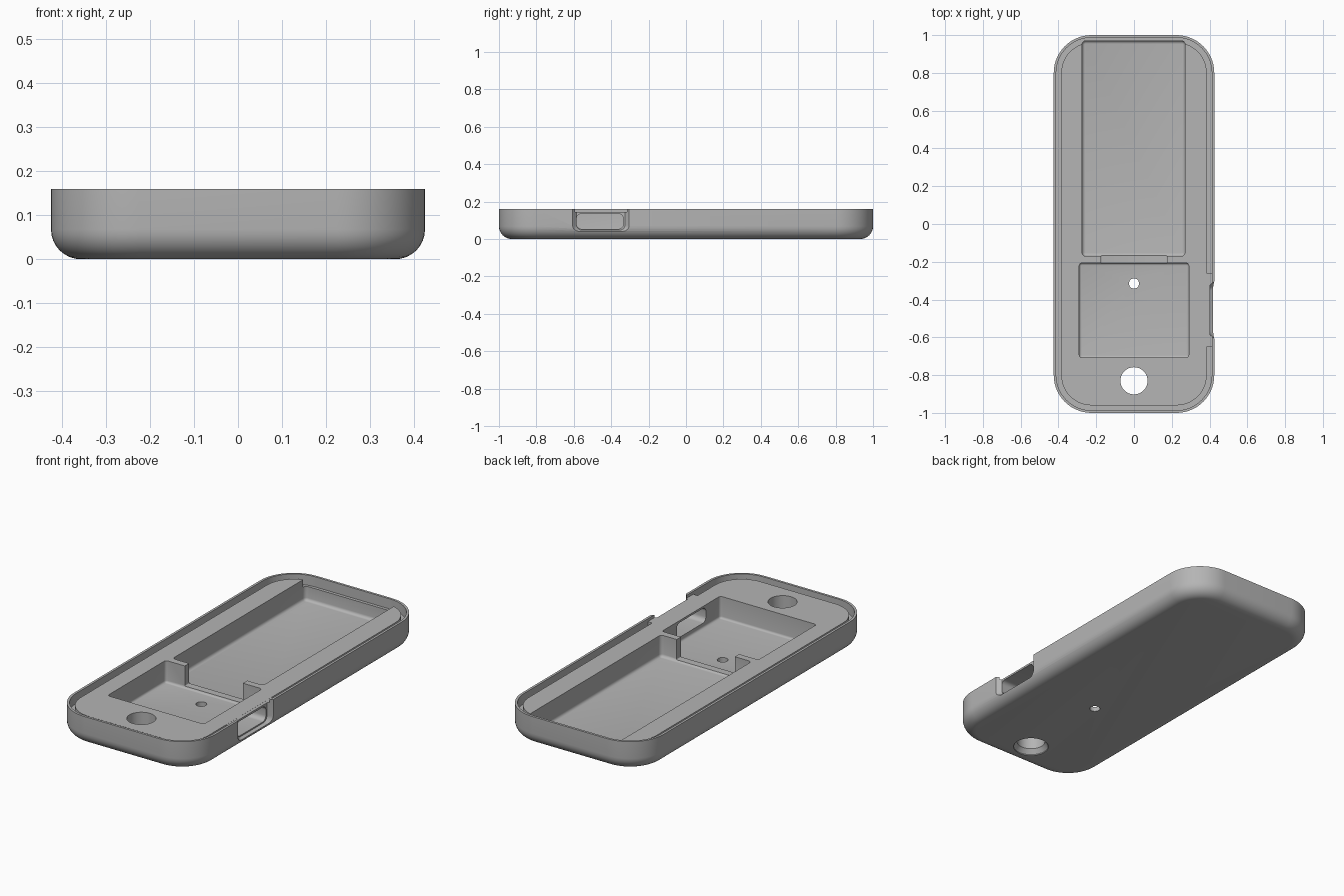
import bpy, bmesh, math
from mathutils import Matrix, Vector

cube = bpy.data.objects.get("Cube")
if cube:
    bpy.data.objects.remove(cube, do_unlink=True)

grey = bpy.data.materials.new("plain grey")
grey.use_nodes = True
grey.diffuse_color = (0.46, 0.46, 0.46, 1)
grey.node_tree.nodes["Principled BSDF"].inputs["Base Color"].default_value = grey.diffuse_color

# Turns local (x, y, z) into world (y, z, x), for openings through the side wall
SIDEWAYS = Matrix(((0, 0, 1, 0), (1, 0, 0, 0), (0, 1, 0, 0), (0, 0, 0, 1)))


def outline(hx, hy, r, level, steps):
    """Rounded rectangle of half sizes hx, hy at one level."""
    pts = []
    for i, (sx, sy) in enumerate(((1, 1), (-1, 1), (-1, -1), (1, -1))):
        for k in range(steps + 1):
            a = math.pi / 2 * (i + k / steps)
            pts.append(Vector((sx * (hx - r) + r * math.cos(a),
                               sy * (hy - r) + r * math.sin(a), level)))
    return pts


def loft(name, sections, centre=(0, 0), steps=8, turn=Matrix()):
    """Closed solid through a stack of rounded rectangles."""
    bm = bmesh.new()
    shift = Vector((centre[0], centre[1], 0))
    rings = [[bm.verts.new(turn @ (p + shift)) for p in outline(*s, steps)] for s in sections]
    n = len(rings[0])
    for lower, upper in zip(rings, rings[1:]):
        for i in range(n):
            j = (i + 1) % n
            bm.faces.new((lower[i], lower[j], upper[j], upper[i]))
    bm.faces.new(rings[0][::-1])
    bm.faces.new(rings[-1])
    bmesh.ops.remove_doubles(bm, verts=bm.verts, dist=1e-5)
    bmesh.ops.recalc_face_normals(bm, faces=bm.faces)
    mesh = bpy.data.meshes.new(name)
    bm.to_mesh(mesh)
    bm.free()
    mesh.materials.append(grey)
    obj = bpy.data.objects.new(name, mesh)
    bpy.context.collection.objects.link(obj)
    return obj


def combine(target, tool, operation="DIFFERENCE"):
    tool.hide_render = True
    mod = target.modifiers.new(tool.name, "BOOLEAN")
    mod.operation, mod.solver, mod.object = operation, "EXACT", tool
    bpy.context.view_layer.objects.active = target
    bpy.ops.object.modifier_apply(modifier=mod.name)
    bpy.data.objects.remove(tool, do_unlink=True)


def pocket(name, x0, x1, y0, y1, floor, fillet):
    """Cutter with a rounded lower edge."""
    hx, hy = (x1 - x0) / 2, (y1 - y0) / 2
    sections = []
    for k in range(5):
        a = math.pi / 2 * k / 4
        inset = fillet * (1 - math.sin(a))
        sections.append((hx - inset, hy - inset, fillet * 1.2 - inset,
                         floor + fillet * (1 - math.cos(a))))
    sections.append((hx, hy, fillet * 1.2, 0.3))
    return loft(name, sections, ((x0 + x1) / 2, (y0 + y1) / 2), 4)


HX, HY, R, TOP, PLATEAU, GROOVE, ROUND = 0.425, 1.0, 0.2, 0.16, 0.145, 0.105, 0.068


def inset_section(d, level):
    return (HX - d, HY - d, R - d, level)


# Shell: rounded underside, thin lip, groove and raised deck
shell_sections = []
for k in range(9):
    a = math.pi / 2 * k / 8
    shell_sections.append(inset_section(ROUND * (1 - math.sin(a)), ROUND * (1 - math.cos(a))))
shell_sections += [inset_section(d, z) for d, z in (
    (0, TOP), (0.013, TOP), (0.013, GROOVE), (0.04, GROOVE), (0.04, PLATEAU))]
shell = loft("case_shell", shell_sections, steps=14)

# Solid deck beside the port, where the groove stops
combine(shell, loft("port_deck", [(0.022, 0.195, 0.001, 0.09),
                                  (0.022, 0.195, 0.001, PLATEAU - 0.0005)],
                    (0.395, -0.455), 1), "UNION")

# Two compartments and the channel joining them
combine(shell, pocket("long_pocket", -0.275, 0.27, -0.17, 0.97, 0.028, 0.016))
combine(shell, pocket("short_pocket", -0.29, 0.29, -0.708, -0.207, 0.026, 0.012))
combine(shell, pocket("channel", -0.175, 0.175, -0.24, -0.14, 0.036, 0.004))

# Flared recess in the side wall and the port window behind it
combine(shell, loft("port_recess", [(0.13, 0.115, 0.03, 0.402), (0.165, 0.13, 0.035, 0.44)],
                    (-0.455, 0.162), 6, SIDEWAYS))
combine(shell, loft("port_window", [(0.125, 0.04, 0.025, 0.2), (0.125, 0.04, 0.025, 0.5)],
                    (-0.46, 0.094), 6, SIDEWAYS))

# Countersunk large hole and small screw hole
combine(shell, loft("large_hole", [(0.09, 0.09, 0.09, -0.02), (0.09, 0.09, 0.09, 0.005),
                                   (0.072, 0.072, 0.072, 0.03), (0.072, 0.072, 0.072, 0.3)],
                    (0, -0.83)))
combine(shell, loft("small_hole", [(0.027, 0.027, 0.027, -0.02), (0.027, 0.027, 0.027, 0.2)],
                    (0, -0.315), 6))

bpy.ops.object.select_all(action="DESELECT")
shell.select_set(True)
bpy.context.view_layer.objects.active = shell
bpy.ops.object.shade_smooth_by_angle(angle=math.radians(30))
